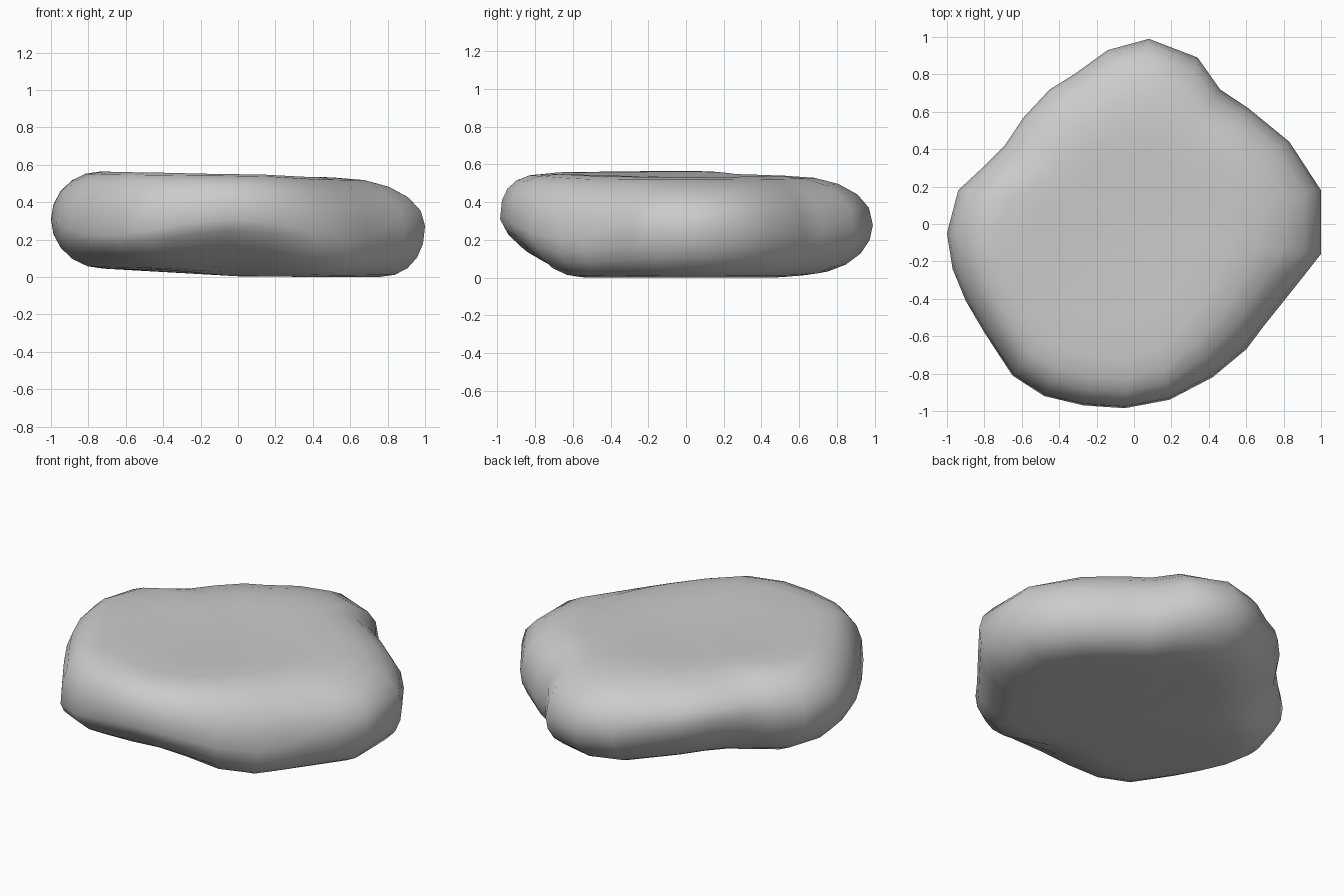
import bpy, bmesh
from math import sin, cos, pi, atan2

if "Cube" in bpy.data.objects:
    bpy.data.objects.remove(bpy.data.objects["Cube"])

# Widest outline of the stone, counter-clockwise seen from above
OUTLINE = [(1, .18), (.83, .44), (.61, .62), (.46, .72), (.34, .89), (.08, .99), (-.14, .93),
           (-.32, .80), (-.45, .72), (-.59, .57), (-.69, .42), (-.80, .31), (-.94, .18),
           (-1, -.05), (-.97, -.24), (-.90, -.41), (-.80, -.58), (-.65, -.81), (-.48, -.92),
           (-.27, -.97), (-.05, -.985), (.19, -.94), (.42, -.82), (.60, -.67), (.69, -.55),
           (.89, -.30), (1, -.16)]

# Edge rounding every 45 degrees from +x:
# bottom inset, bottom z, widest z, top inset, top z, lower curve, upper curve
EDGE = [(.25, 0, .28, .48, .53, .9, 1),
        (.25, 0, .22, .40, .535, 1, .9),
        (.35, .02, .28, .48, .54, 1, .9),
        (.42, .04, .36, .42, .545, 1.1, 1),
        (.28, .045, .31, .27, .565, 1, 1),
        (.36, .04, .22, .25, .56, 1.1, .8),
        (.53, .005, .31, .27, .55, 1.35, .75),
        (.22, 0, .20, .38, .535, .9, .9)]


def edge_at(angle):
    t = (angle / (2 * pi) * 8) % 8
    i = int(t) % 8
    f = (1 - cos(pi * (t - int(t)))) / 2
    return [a + (b - a) * f for a, b in zip(EDGE[i], EDGE[(i + 1) % 8])]


def section(x, y):
    """One radial section, from underside to top."""
    bi, bz, wz, ti, tz, lo, up = edge_at(atan2(y, x))
    pts = [(s * (1 - bi), .004 + (bz - .004) * s) for s in (.35, .7)]
    for k in range(5, 0, -1):
        a = k / 5 * pi / 2
        c, s = max(cos(a), 0) ** lo, sin(a) ** lo
        pts.append((1 - bi * (1 - c), wz - (wz - bz) * s))
    for k in range(0, 6):
        a = k / 5 * pi / 2
        c, s = max(cos(a), 0) ** up, sin(a) ** up
        pts.append((1 - ti * (1 - c), wz + (tz - wz) * s))
    pts += [(s * (1 - ti), .53 + (tz - .53) * s) for s in (.7, .35)]
    return [(x * r, y * r, z) for r, z in pts]


# Stone body: skin the radial sections and close both centres
bm = bmesh.new()
cols = [[bm.verts.new(p) for p in section(x, y)] for x, y in OUTLINE]
low = bm.verts.new((0, 0, .004))
high = bm.verts.new((0, 0, .53))
for i, a in enumerate(cols):
    b = cols[(i + 1) % len(cols)]
    for j in range(len(a) - 1):
        bm.faces.new((a[j], b[j], b[j + 1], a[j + 1]))
    bm.faces.new((low, b[0], a[0]))
    bm.faces.new((high, a[-1], b[-1]))
bmesh.ops.recalc_face_normals(bm, faces=bm.faces)
for f in bm.faces:
    f.smooth = True
mesh = bpy.data.meshes.new("flat_stone")
bm.to_mesh(mesh)
bm.free()
stone = bpy.data.objects.new("flat_stone", mesh)
bpy.context.collection.objects.link(stone)
